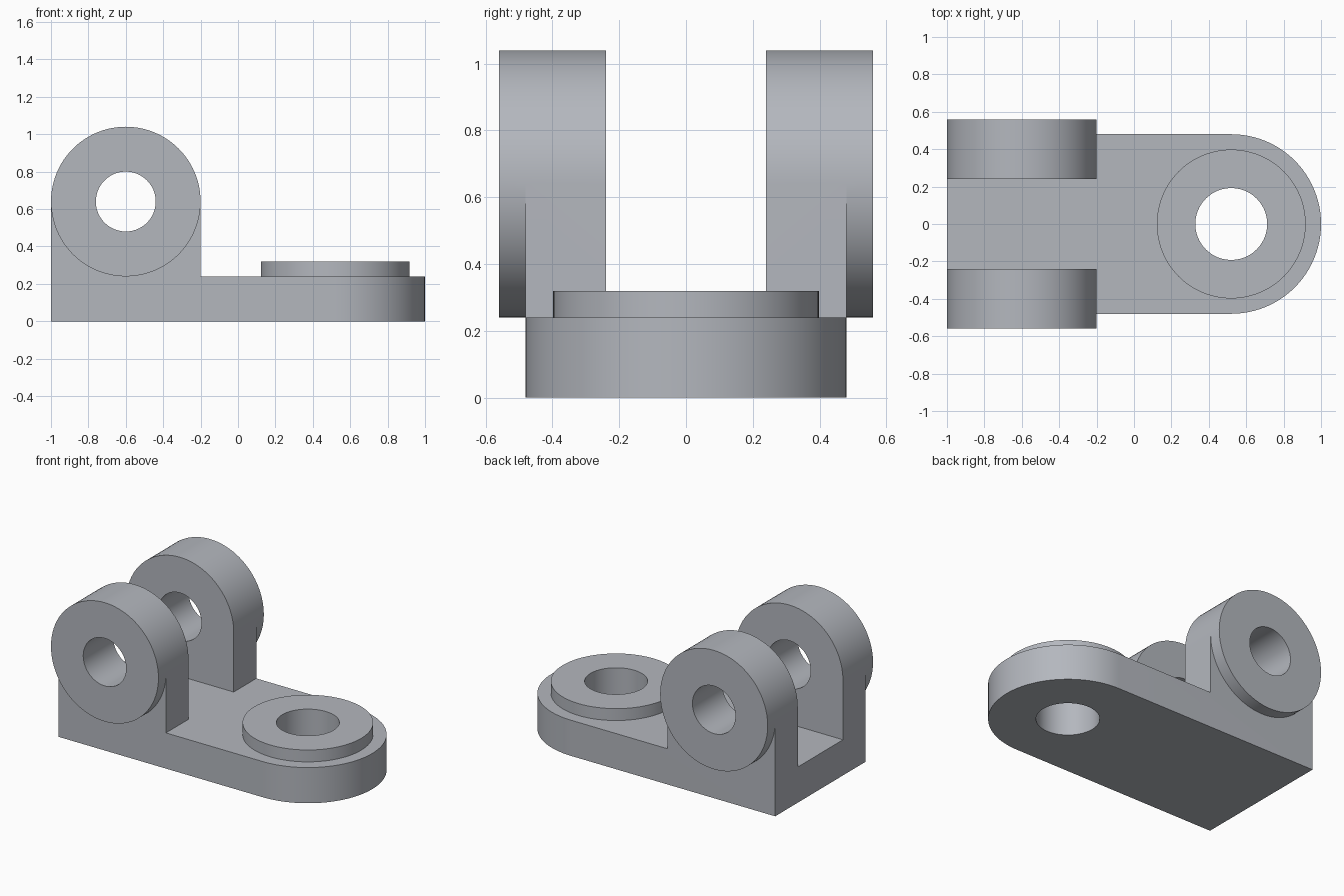
import bpy, bmesh
from math import pi, sin, cos, radians
from mathutils import Vector

if "Cube" in bpy.data.objects:
    bpy.data.objects.remove(bpy.data.objects["Cube"])

SEG = 96  # sides of a full circle


def arc(cx, cy, r, start, end, full=False):
    n = round(SEG * abs(end - start) / (2 * pi))
    return [(cx + r * cos(start + (end - start) * i / n),
             cy + r * sin(start + (end - start) * i / n))
            for i in range(n if full else n + 1)]


def circle(cx, cy, r):
    return arc(cx, cy, r, 0, 2 * pi, True)


def prism(name, profile, lo, hi, axis='Z'):
    """Extrude a closed profile (xy along Z, or xz along Y) from lo to hi."""
    bm = bmesh.new()
    place = (lambda u, v: (u, v, lo)) if axis == 'Z' else (lambda u, v: (u, lo, v))
    face = bm.faces.new([bm.verts.new(place(u, v)) for u, v in profile])
    move = Vector((0, 0, hi - lo)) if axis == 'Z' else Vector((0, hi - lo, 0))
    ext = bmesh.ops.extrude_face_region(bm, geom=[face], use_keep_orig=True)
    bmesh.ops.translate(bm, vec=move,
                        verts=[g for g in ext['geom'] if isinstance(g, bmesh.types.BMVert)])
    bmesh.ops.recalc_face_normals(bm, faces=bm.faces)
    mesh = bpy.data.meshes.new(name)
    bm.to_mesh(mesh)
    bm.free()
    mesh.materials.append(steel)
    obj = bpy.data.objects.new(name, mesh)
    bpy.context.collection.objects.link(obj)
    return obj


def combine(target, tool, operation):
    mod = target.modifiers.new(operation.lower(), 'BOOLEAN')
    mod.operation, mod.solver, mod.object = operation, 'EXACT', tool
    bpy.context.view_layer.objects.active = target
    bpy.ops.object.modifier_apply(modifier=mod.name)
    bpy.data.objects.remove(tool)


# Blue-grey steel
steel = bpy.data.materials.new("steel")
steel.diffuse_color = (0.455, 0.475, 0.515, 1)
steel.use_nodes = True
steel.node_tree.nodes["Principled BSDF"].inputs["Base Color"].default_value = steel.diffuse_color

# Base plate with one rounded end
bracket = prism("clevis_bracket",
                [(-1, 0.48), (-1, -0.48)] + arc(0.52, 0, 0.48, -pi / 2, pi / 2), 0, 0.24)

# Raised round boss
combine(bracket, prism("boss", circle(0.52, 0, 0.398), 0.24, 0.32), 'UNION')

# Upright arms and the round collars on their outer sides
arch = [(-1, 0.24), (-0.2, 0.24)] + arc(-0.6, 0.64, 0.40, 0, pi)
for side in (-1, 1):
    combine(bracket, prism("arm", arch, side * 0.24, side * 0.48, 'Y'), 'UNION')
    combine(bracket, prism("collar", circle(-0.6, 0.64, 0.40),
                           side * 0.48, side * 0.56, 'Y'), 'UNION')

# Pin bore through both arms, bolt bore through the boss
combine(bracket, prism("pin_bore", circle(-0.6, 0.64, 0.16), -1, 1, 'Y'), 'DIFFERENCE')
combine(bracket, prism("bolt_bore", circle(0.52, 0, 0.192), -0.5, 1), 'DIFFERENCE')

# Smooth curved walls, sharp rims
bpy.ops.object.select_all(action='DESELECT')
bracket.select_set(True)
bpy.context.view_layer.objects.active = bracket
bpy.ops.object.shade_smooth_by_angle(angle=radians(30))
